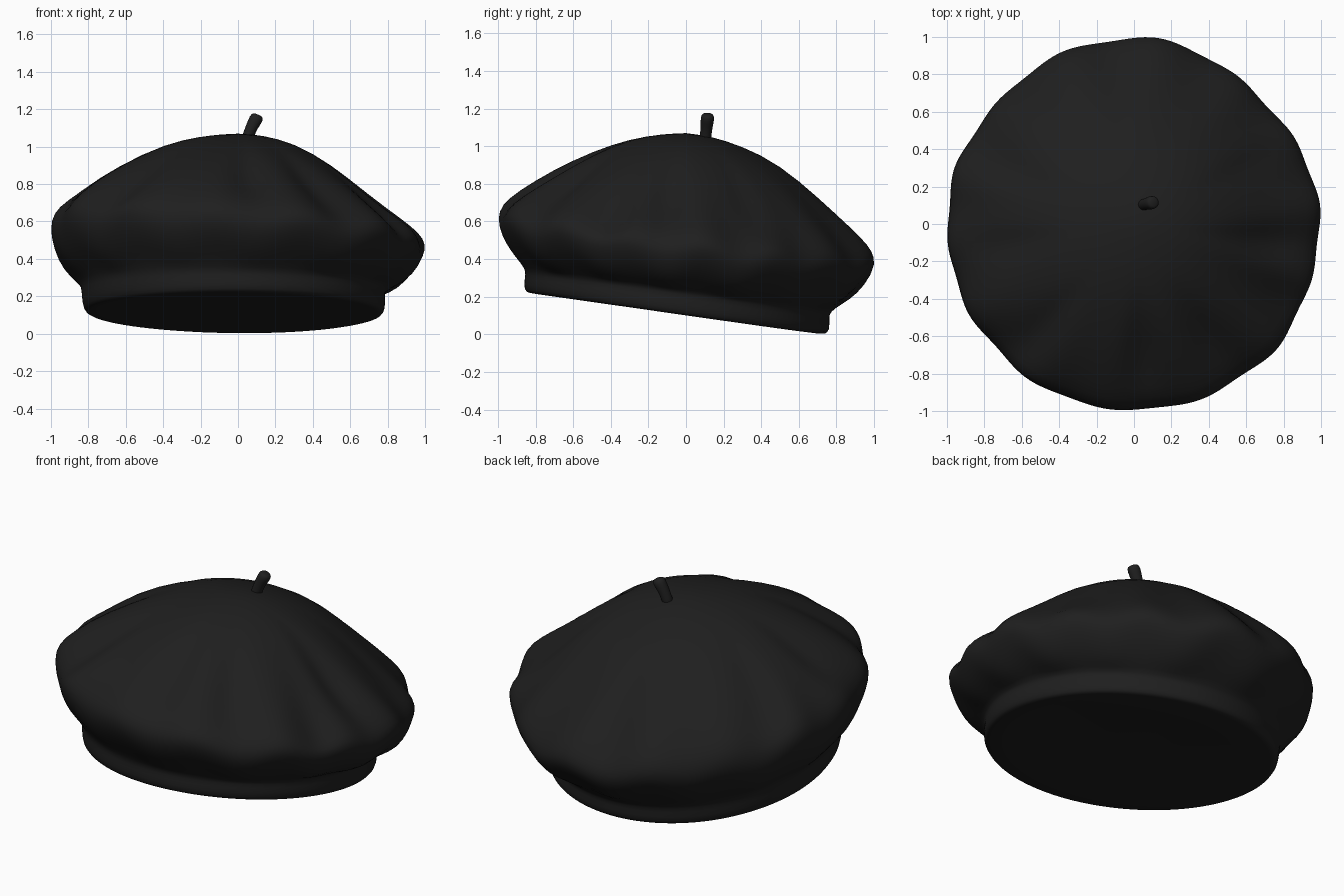
import bpy, bmesh, math
from mathutils import Vector

if "Cube" in bpy.data.objects:
    bpy.data.objects.remove(bpy.data.objects["Cube"])

felt = bpy.data.materials.new("charcoal felt")
felt.diffuse_color = (0.0135, 0.0135, 0.0135, 1)
felt.use_nodes = True
felt.node_tree.nodes["Principled BSDF"].inputs["Base Color"].default_value = felt.diffuse_color


def finish(bm, name, angle):
    bmesh.ops.recalc_face_normals(bm, faces=bm.faces)
    mesh = bpy.data.meshes.new(name)
    bm.to_mesh(mesh)
    bm.free()
    mesh.materials.append(felt)
    ob = bpy.data.objects.new(name, mesh)
    bpy.context.collection.objects.link(ob)
    sub = ob.modifiers.new("smooth", 'SUBSURF')
    sub.levels = sub.render_levels = 1
    bpy.ops.object.select_all(action='DESELECT')
    ob.select_set(True)
    bpy.context.view_layer.objects.active = ob
    bpy.ops.object.modifier_apply(modifier="smooth")
    bpy.ops.object.shade_smooth_by_angle(angle=math.radians(angle))
    return ob


def around(vals, t):
    """Blend front, right, back and left values smoothly around the hat."""
    f, r, b, l = vals
    return ((f + r + b + l) / 4 + (r - l) / 2 * math.cos(t)
            + (b - f) / 2 * math.sin(t) + (r + l - f - b) / 4 * math.cos(2 * t))


def bump(t, centre, width):
    d = (t - centre + math.pi) % (2 * math.pi) - math.pi
    return math.exp(-(d / width) ** 2)


def loft(bm, rings):
    for a, b in zip(rings, rings[1:]):
        n = len(a)
        for i in range(n):
            j = (i + 1) % n
            bm.faces.new((a[i], a[j], b[j], b[i]))


def fan(bm, ring, co):
    c = bm.verts.new(co)
    for i in range(len(ring)):
        bm.faces.new((ring[i], ring[(i + 1) % len(ring)], c))


# Profile rows: radii (front, right, back, left), then heights
BAND = [
    ((.835, .768, .738, .80), (.220, .10, .0, .11)),
    ((.862, .785, .765, .825), (.232, .125, .02, .125)),
    ((.858, .785, .76, .835), (.30, .19, .085, .20)),
    ((.85, .78, .765, .835), (.335, .23, .12, .25)),
]
CROWN = [
    ((.88, .85, .83, .87), (.38, .25, .16, .29)),
    ((.945, .945, .925, .95), (.46, .32, .23, .37)),
    ((.99, .99, .995, .995), (.54, .40, .32, .47)),
    ((1.005, 1.003, 1.005, 1.006), (.61, .46, .385, .55)),
    ((.985, .97, .97, .992), (.675, .525, .46, .63)),
    ((.90, .88, .88, .92), (.75, .605, .56, .715)),
    ((.72, .70, .70, .75), (.865, .75, .735, .845)),
    ((.50, .50, .50, .50), (.97, .91, .90, .97)),
    ((.30, .30, .30, .30), (1.038, 1.018, 1.0, 1.036)),
    ((.13, .13, .13, .13), (1.064, 1.06, 1.053, 1.062)),
]
# How strongly the rim scallops act on each crown row
WAVE = [.3, 1, 1, 1, .8, .5, .1, 0, 0, 0]
# Folds pressed into the crown: x, y, depth
DENTS = [(-.76, .33, .055), (.68, .35, .05), (.70, -.1, .07), (.05, -.70, .065),
         (.40, -.64, .055), (-.77, -.12, .055), (-.54, -.62, .065),
         (.78, -.38, .05), (-.1, .84, .03)]
SEG = 112


def fold(x, y):
    r, t = math.hypot(x, y), math.atan2(y, x)
    drop = 0
    for dx, dy, depth in DENTS:
        dr = r - math.hypot(dx, dy)
        drop += depth * bump(t, math.atan2(dy, dx), .13) * math.exp(-(dr / .14) ** 2)
    return drop


def ring(bm, radii, heights, wave=0, folds=False):
    out = []
    for i in range(SEG):
        t = 2 * math.pi * i / SEG
        s = .7 * math.sin(14 * t + .9 * math.sin(2 * t)) + .3 * math.sin(9 * t + 1)
        # flatter back corners, fuller front right corner
        corner = (.015 * bump(t, -.25 * math.pi, .3) - .042 * bump(t, .25 * math.pi, .36)
                  - .02 * bump(t, .75 * math.pi, .3))
        r = around(radii, t) * (1 + wave * (.012 * (s - .35) + corner))
        z = around(heights, t) + .03 * wave * s
        x, y = r * math.cos(t), r * math.sin(t)
        if folds:
            z -= fold(x, y)
        out.append(bm.verts.new((x, y, z)))
    return out


# Hat: closed flat underside, head band, billowing crown
bm = bmesh.new()
rings = []
for k in (.5, .97):
    base_r, base_z = BAND[0]
    mid = sum(base_z) / 4
    rings.append(ring(bm, [v * k for v in base_r],
                      [mid + (v - mid) * k for v in base_z]))
rings += [ring(bm, r, z) for r, z in BAND]
rings += [ring(bm, r, z, w, i > 3) for i, ((r, z), w) in enumerate(zip(CROWN, WAVE))]
loft(bm, rings)
fan(bm, rings[0], (0, 0, sum(BAND[0][1]) / 4))
fan(bm, rings[-1], (0, 0, 1.07))
finish(bm, "beret_body", 50)

# Stalk: short bent tube with a blunt tip
bm = bmesh.new()
path = [(.045, .10, 1.02), (.055, .105, 1.06), (.075, .11, 1.11),
        (.098, .115, 1.15), (.106, .115, 1.17)]
sizes = [.034, .032, .034, .040, .032]
axis = Vector((.42, .05, 1)).normalized()
u = axis.cross(Vector((0, 1, 0))).normalized()
v = axis.cross(u)
rings = []
for p, s in zip(path, sizes):
    rings.append([bm.verts.new(Vector(p) + s * (u * math.cos(a) + v * math.sin(a)))
                  for a in (2 * math.pi * i / 10 for i in range(10))])
loft(bm, rings)
fan(bm, rings[0], path[0])
fan(bm, rings[-1], Vector(path[-1]) + axis * .003)
finish(bm, "top_stalk", 50)
